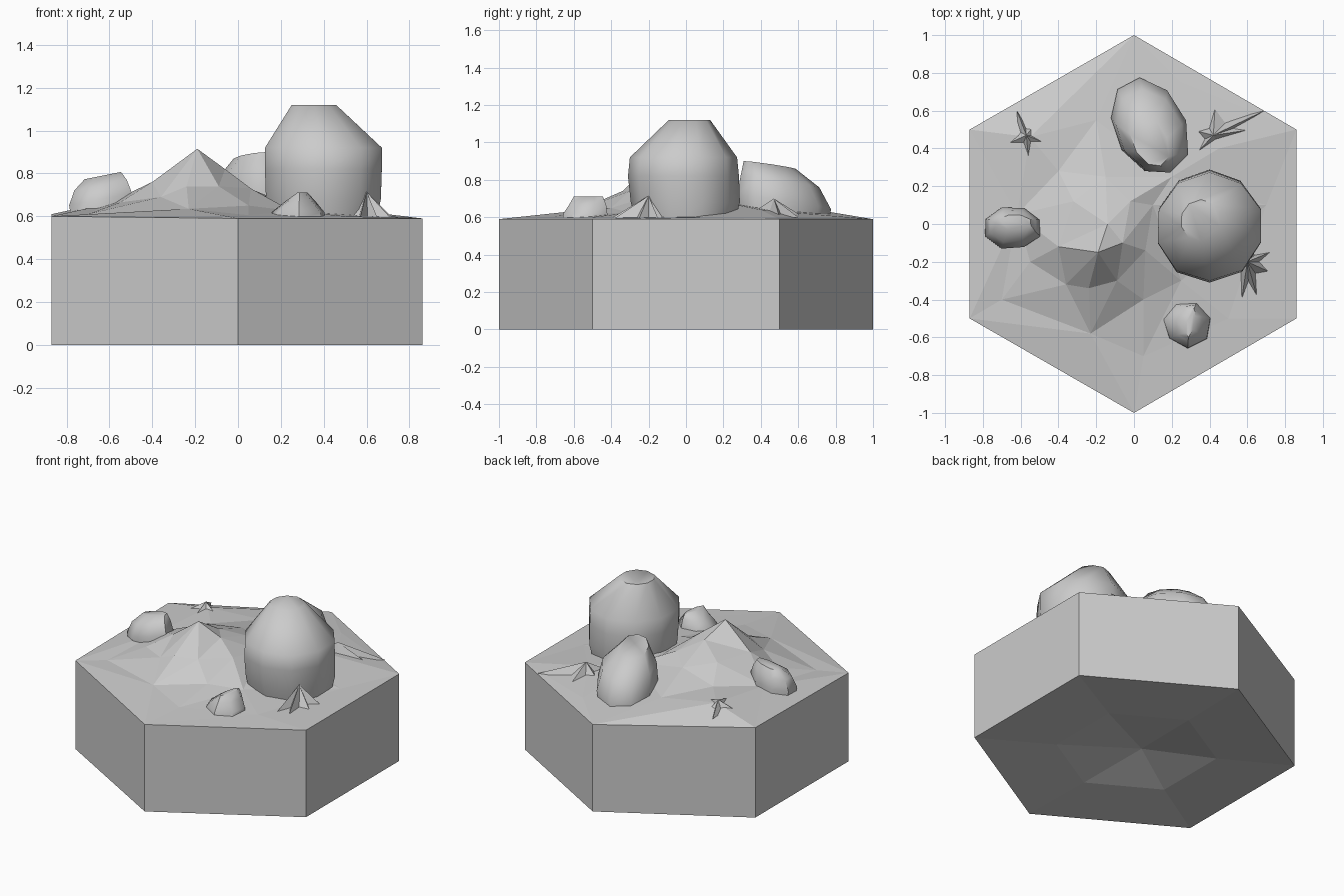
import bpy, bmesh, math, random
from mathutils import Vector
from mathutils.geometry import delaunay_2d_cdt

if "Cube" in bpy.data.objects:
    bpy.data.objects.remove(bpy.data.objects["Cube"])

random.seed(4)
HEX = [(0, -1), (0.86, -0.5), (0.86, 0.5), (0, 1), (-0.87, 0.5), (-0.87, -0.5)]
RIM = [0.59, 0.59, 0.59, 0.59, 0.61, 0.60]


def finish(name, bm):
    bmesh.ops.recalc_face_normals(bm, faces=bm.faces)
    me = bpy.data.meshes.new(name)
    bm.to_mesh(me)
    bm.free()
    ob = bpy.data.objects.new(name, me)
    bpy.context.collection.objects.link(ob)
    return ob


# Hexagonal tile: faceted hill on top, straight walls, shallow hollow underneath
hill = [
    (-0.19, -0.15, 0.915), (-0.14, 0.0, 0.82), (-0.06, -0.1, 0.82),
    (0.06, -0.14, 0.73), (0.05, -0.40, 0.65), (-0.09, -0.30, 0.74),
    (-0.24, -0.34, 0.74), (-0.36, -0.32, 0.69), (-0.23, -0.58, 0.635),
    (-0.40, -0.12, 0.76), (-0.55, -0.2, 0.665), (-0.62, 0.05, 0.655),
    (-0.32, 0.12, 0.76), (-0.15, 0.25, 0.73), (-0.02, 0.12, 0.76),
    (0.1, 0.1, 0.70), (-0.4, 0.28, 0.68), (-0.2, 0.55, 0.655),
    (0.2, 0.25, 0.67), (0.25, -0.3, 0.625), (0.05, -0.7, 0.605),
    (0.5, -0.5, 0.60), (0.7, 0.1, 0.60), (0.45, 0.4, 0.64),
    (0.25, 0.75, 0.61), (-0.7, -0.4, 0.61), (-0.55, 0.46, 0.68),
]
pts = [(x, y, z) for (x, y), z in zip(HEX, RIM)] + hill
flat, _, tris, *_ = delaunay_2d_cdt([Vector(p[:2]) for p in pts],
                                    [(i, (i + 1) % 6) for i in range(6)], [], 1, 1e-5)
bm = bmesh.new()
top = [bm.verts.new(p) for p in pts]
for t in tris:
    bm.faces.new([top[i] for i in t])
low = [bm.verts.new((x, y, 0)) for x, y in HEX]
mid = [bm.verts.new((0.5 * x - 0.06, 0.5 * y - 0.05, 0.045)) for x, y in HEX]
dent = bm.verts.new((-0.17, -0.13, 0.14))
for i in range(6):
    j = (i + 1) % 6
    bm.faces.new((low[i], low[j], top[j], top[i]))
    bm.faces.new((low[j], low[i], mid[i], mid[j]))
    bm.faces.new((mid[j], mid[i], dent))
finish("hex_tile", bm)


# Rocks: lofted irregular rings given as (cx, cy, z, rx, ry)
def rock(name, rings, n, turn=0.0, jitter=0.05, tilt=0.0):
    bm = bmesh.new()
    wob = [1 + random.uniform(-jitter, jitter) for _ in range(n)]
    loops = []
    for cx, cy, z, rx, ry in rings:
        loop = []
        for i in range(n):
            a = 2 * math.pi * (i + 0.5) / n
            u, v = rx * math.cos(a) * wob[i], ry * math.sin(a) * wob[i]
            loop.append(bm.verts.new((
                cx + u * math.cos(turn) - v * math.sin(turn),
                cy + u * math.sin(turn) + v * math.cos(turn),
                z + tilt * u)))
        loops.append(loop)
    for a, b in zip(loops, loops[1:]):
        for i in range(n):
            j = (i + 1) % n
            bm.faces.new((a[i], a[j], b[j], b[i]))
    bm.faces.new(loops[0])
    bm.faces.new(loops[-1])
    ob = finish(name, bm)
    bpy.ops.object.select_all(action='DESELECT')
    ob.select_set(True)
    bpy.context.view_layer.objects.active = ob
    bpy.ops.object.shade_smooth_by_angle(angle=math.radians(50))


rock("large_boulder", [(0.40, 0, 0.57, 0.26, 0.26), (0.40, 0, 0.68, 0.285, 0.29),
                       (0.40, -0.01, 0.82, 0.29, 0.295), (0.40, -0.01, 0.92, 0.29, 0.285),
                       (0.355, 0.02, 1.12, 0.11, 0.11)],
     10, jitter=0.03)
rock("medium_boulder", [(0.08, 0.51, 0.60, 0.26, 0.18), (0.08, 0.51, 0.68, 0.27, 0.19),
                        (0.08, 0.49, 0.79, 0.225, 0.17), (0.08, 0.44, 0.88, 0.15, 0.09)],
     9, turn=math.radians(115), tilt=-0.14)
rock("left_rock", [(-0.64, -0.02, 0.60, 0.14, 0.11), (-0.64, -0.02, 0.68, 0.155, 0.115),
                   (-0.64, -0.01, 0.745, 0.13, 0.09), (-0.63, 0.01, 0.79, 0.09, 0.04)],
     8, tilt=0.2)
rock("front_rock", [(0.28, -0.53, 0.58, 0.13, 0.125), (0.28, -0.53, 0.62, 0.125, 0.12),
                    (0.29, -0.52, 0.67, 0.07, 0.10), (0.30, -0.52, 0.71, 0.02, 0.08)],
     7, turn=-0.2)


# Spiky tufts: star-shaped pyramids, tips given around the apex
def tuft(name, apex, tips, base):
    bm = bmesh.new()
    peak = bm.verts.new(apex)
    ring = []
    for i, (x, y) in enumerate(tips):
        nx, ny = tips[(i + 1) % len(tips)]
        ring.append(bm.verts.new((x, y, base)))
        mx = apex[0] + 0.55 * ((x + nx) / 2 - apex[0])
        my = apex[1] + 0.55 * ((y + ny) / 2 - apex[1])
        ring.append(bm.verts.new((mx, my, base)))
    for i in range(len(ring)):
        bm.faces.new((ring[i], ring[(i + 1) % len(ring)], peak))
    bm.faces.new(ring[::-1])
    finish(name, bm)


tuft("right_tuft", (0.60, -0.20, 0.715),
     [(0.72, -0.15), (0.62, -0.12), (0.50, -0.20), (0.57, -0.40), (0.65, -0.38), (0.71, -0.25)], 0.595)
tuft("back_tuft", (0.42, 0.47, 0.70),
     [(0.62, 0.50), (0.69, 0.60), (0.43, 0.63), (0.30, 0.50), (0.28, 0.32)], 0.60)
tuft("left_tuft", (-0.57, 0.47, 0.71),
     [(-0.40, 0.40), (-0.53, 0.52), (-0.62, 0.60), (-0.68, 0.42), (-0.55, 0.26)], 0.64)
